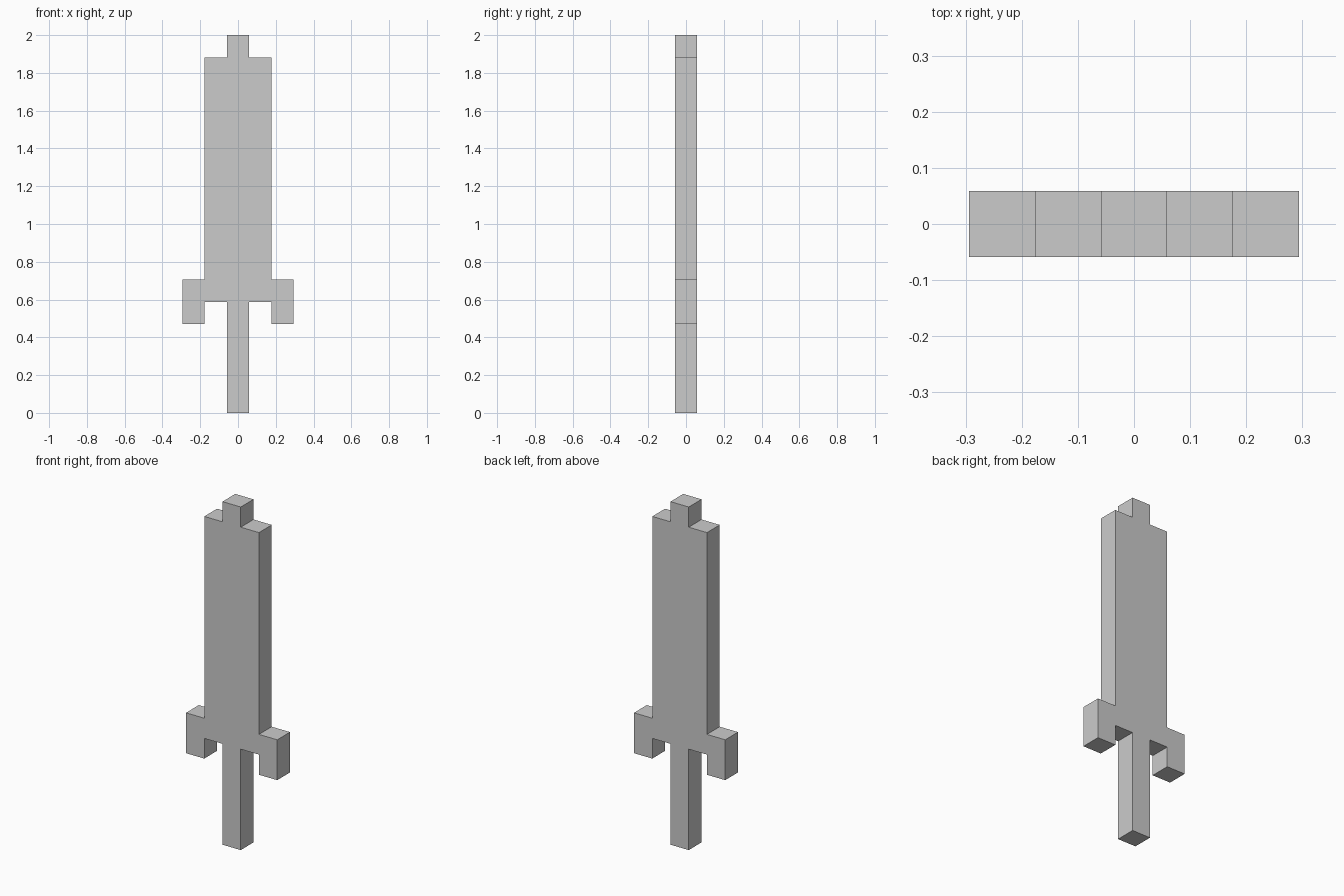
import bpy, bmesh

if "Cube" in bpy.data.objects:
    bpy.data.objects.remove(bpy.data.objects["Cube"])

U = 2 / 17  # one block of the pixel-style grid

# Right half of the outline (in blocks), from the grip's foot to the tip
half = [(0.5, 0), (0.5, 5),                      # grip
        (1.5, 5), (1.5, 4), (2.5, 4), (2.5, 6),  # drooping crossguard
        (1.5, 6), (1.5, 16),                     # blade
        (0.5, 16), (0.5, 17)]                    # tip
outline = half + [(-x, z) for x, z in reversed(half)]

# Front face, extruded one block deep
bm = bmesh.new()
front = bm.faces.new([bm.verts.new((x * U, -U / 2, z * U)) for x, z in outline])
extruded = bmesh.ops.extrude_face_region(bm, geom=[front], use_keep_orig=True)
back = [g for g in extruded["geom"] if isinstance(g, bmesh.types.BMVert)]
bmesh.ops.translate(bm, verts=back, vec=(0, U, 0))
bmesh.ops.recalc_face_normals(bm, faces=bm.faces[:])

mesh = bpy.data.meshes.new("sword")
bm.to_mesh(mesh)
bm.free()
bpy.context.collection.objects.link(bpy.data.objects.new("sword", mesh))
